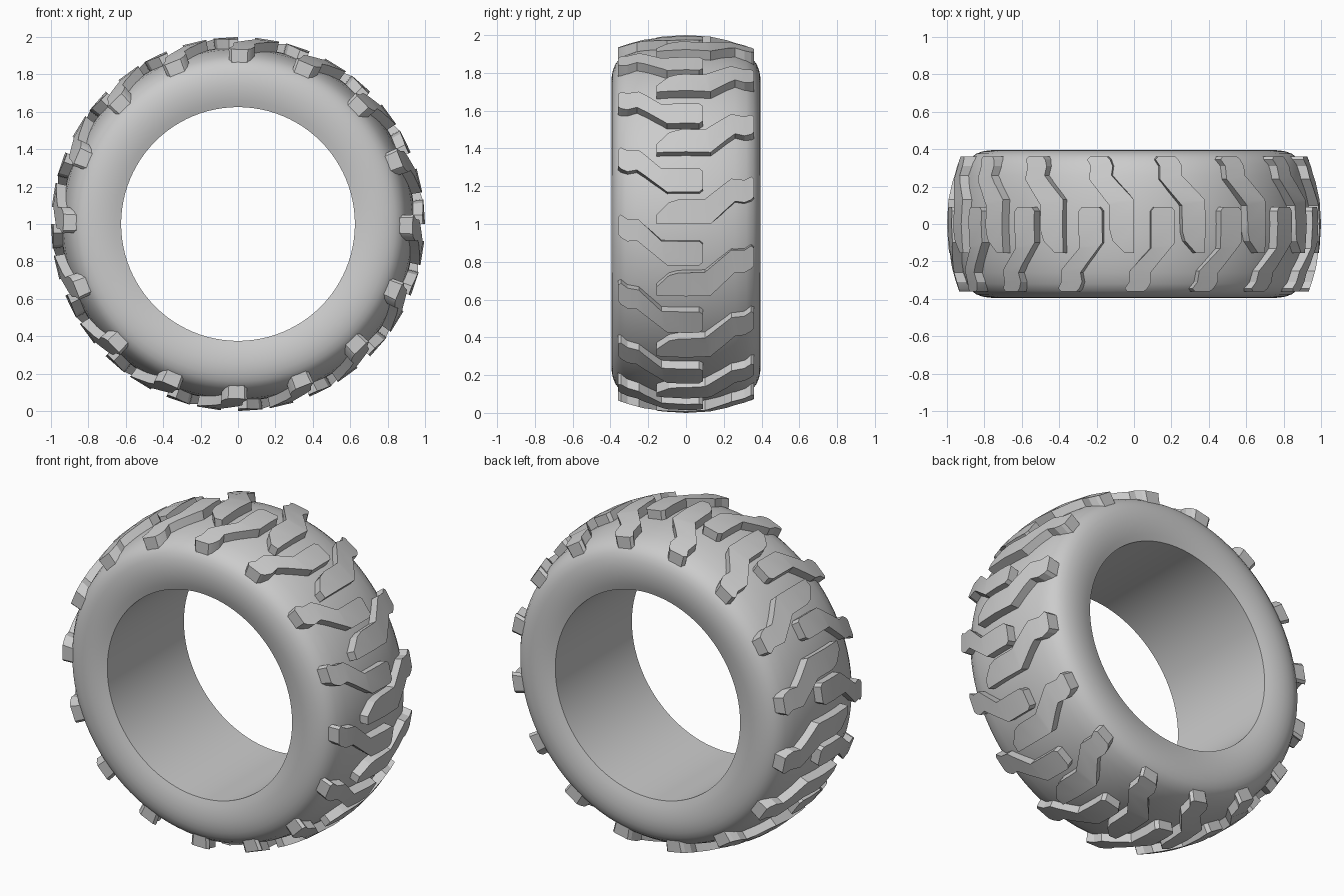
import bpy
import bmesh
from math import sin, cos, pi
from mathutils import Vector

cube = bpy.data.objects.get("Cube")
if cube:
    bpy.data.objects.remove(cube, do_unlink=True)

CENTRE = Vector((0, 0, 1))
COUNT = 16

# Single rubber colour
rubber = bpy.data.materials.new("grey rubber")
rubber.use_nodes = True
GREY = (0.6, 0.6, 0.6, 1)
rubber.diffuse_color = GREY
rubber.node_tree.nodes["Principled BSDF"].inputs["Base Color"].default_value = GREY


def finish(name, bm, angle):
    bmesh.ops.recalc_face_normals(bm, faces=bm.faces[:])
    mesh = bpy.data.meshes.new(name)
    bm.to_mesh(mesh)
    bm.free()
    mesh.materials.append(rubber)
    obj = bpy.data.objects.new(name, mesh)
    bpy.context.collection.objects.link(obj)
    bpy.ops.object.select_all(action='DESELECT')
    obj.select_set(True)
    bpy.context.view_layer.objects.active = obj
    bpy.ops.object.shade_smooth_by_angle(angle=angle)
    return obj


def wrap(y, radius, angle):
    return CENTRE + Vector((radius * cos(angle), y, radius * sin(angle)))


# Tyre carcass: half profile (y, radius), mirrored and spun about the axle
half = [(0.37, 0.625), (0.382, 0.66), (0.391, 0.70), (0.395, 0.74), (0.394, 0.775),
        (0.388, 0.81), (0.376, 0.843), (0.355, 0.872), (0.32, 0.896), (0.26, 0.917),
        (0.18, 0.933), (0.09, 0.942)]
profile = half + [(0, 0.945)] + [(-y, r) for y, r in reversed(half)]
bm = bmesh.new()
ring = [bm.verts.new(wrap(y, r, 0)) for y, r in profile]
edges = [bm.edges.new((a, b)) for a, b in zip(ring, ring[1:] + ring[:1])]
bmesh.ops.spin(bm, geom=ring + edges, cent=CENTRE, axis=(0, 1, 0),
               angle=2 * pi, steps=96, use_duplicate=False)
bmesh.ops.remove_doubles(bm, verts=bm.verts[:], dist=0.0005)
finish("tyre_body", bm, 0.7)

# Tread lug outlines: (y, angle offset)
front_lug = [(0.09, -0.048), (0.07, -0.065), (-0.10, -0.065), (-0.26, 0.065),
             (-0.31, 0.06), (-0.345, 0.08), (-0.36, 0.10), (-0.36, 0.195),
             (-0.345, 0.21), (-0.31, 0.185), (-0.25, 0.18), (-0.13, 0.065),
             (0.07, 0.065), (0.09, 0.048)]
back_lug = [(-0.155, -0.065), (0.13, -0.065), (0.26, 0.06), (0.31, 0.055),
            (0.345, 0.072), (0.36, 0.09), (0.36, 0.19), (0.345, 0.205),
            (0.31, 0.182), (0.24, 0.185), (0.10, 0.068), (-0.04, 0.065),
            (-0.09, 0.05), (-0.155, -0.015)]


def add_lugs(name, outline, phase):
    # Flat lug, cut across so that its top follows the crown
    flat = bmesh.new()
    flat.faces.new([flat.verts.new((y, a, 0)) for y, a in outline])
    for cut in (-0.3, -0.22, -0.12, 0, 0.12, 0.22, 0.3):
        bmesh.ops.bisect_plane(flat, geom=flat.verts[:] + flat.edges[:] + flat.faces[:],
                               plane_co=(cut, 0, 0), plane_no=(1, 0, 0))
    top = flat.faces[:]
    result = bmesh.ops.extrude_face_region(flat, geom=top, use_keep_orig=True)
    bottom = {v for v in result["geom"] if isinstance(v, bmesh.types.BMVert)}
    flat.verts.index_update()
    points = [(v.co.x, v.co.y, v in bottom) for v in flat.verts]
    faces = [[v.index for v in f.verts] for f in flat.faces]
    flat.free()

    # Wrap each copy around the tyre
    bm = bmesh.new()
    for i in range(COUNT):
        start = phase + i * 2 * pi / COUNT
        verts = []
        for y, a, is_bottom in points:
            radius = 1 - 0.5 * y * y
            if is_bottom:
                radius -= 0.1
            verts.append(bm.verts.new(wrap(y, radius, start + a)))
        for f in faces:
            bm.faces.new([verts[k] for k in f])
    finish(name, bm, 0.4)


add_lugs("front_tread_lugs", front_lug, 0.236)
add_lugs("back_tread_lugs", back_lug, 0.065)
